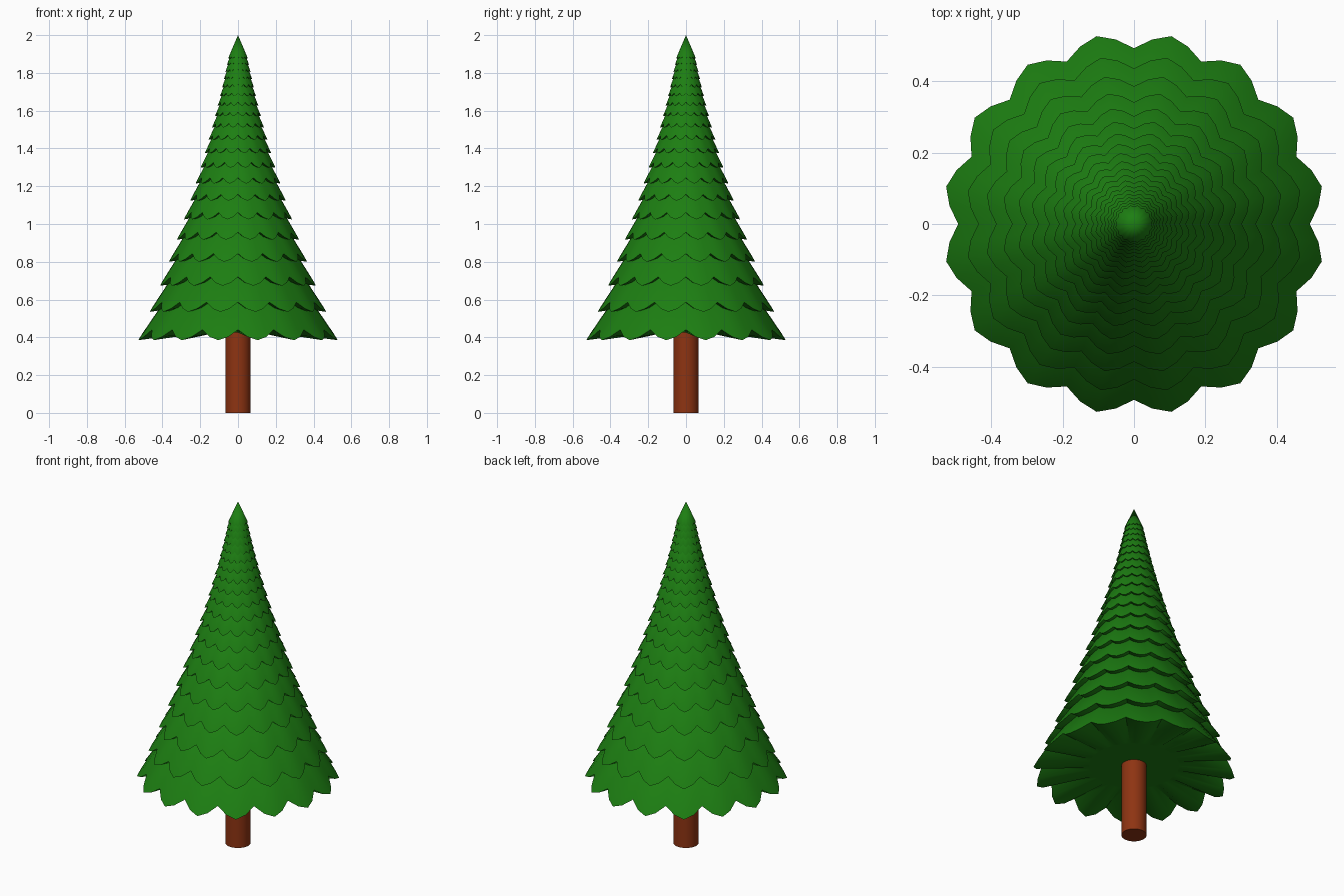
import bpy, bmesh, math

if "Cube" in bpy.data.objects:
    bpy.data.objects.remove(bpy.data.objects["Cube"])

LOBES = 16
TIERS = 20
# one lobe of the rim: (radius, height) at notch, shoulder, tip, shoulder
LOBE = [(0.493, 0.055), (0.52, 0.018), (0.537, 0.0), (0.52, 0.018)]


def material(name, rgb):
    m = bpy.data.materials.new(name)
    m.diffuse_color = (*rgb, 1)
    m.use_nodes = True
    m.node_tree.nodes["Principled BSDF"].inputs["Base Color"].default_value = m.diffuse_color
    return m


green = material("needles", (0.012, 0.21, 0.006))
brown = material("bark", (0.27, 0.034, 0.006))


def smooth(ob, angle):
    bpy.ops.object.select_all(action='DESELECT')
    ob.select_set(True)
    bpy.context.view_layer.objects.active = ob
    bpy.ops.object.shade_smooth_by_angle(angle=math.radians(angle))


def branch_tier(i):
    """Scalloped cone with a closed underside, shrinking towards the top."""
    kr, kz = 0.885 ** i, 0.92 ** i
    base = 0.385 + 0.15 * (1 - kz) / 0.08
    apex_z = 2.0 if i == TIERS - 1 else min(base + 0.78 * kz, 2.0)
    bm = bmesh.new()
    n = LOBES * len(LOBE)
    rim, inner = [], []
    for j in range(n):
        a = 2 * math.pi * j / n
        r, h = LOBE[j % len(LOBE)]
        c, s = math.cos(a), math.sin(a)
        rim.append(bm.verts.new((r * kr * c, r * kr * s, base + h * kz)))
        inner.append(bm.verts.new((0.24 * kr * c, 0.24 * kr * s, base + 0.04 * kz)))
    apex = bm.verts.new((0, 0, apex_z))
    for j in range(n):
        k = (j + 1) % n
        bm.faces.new((rim[j], rim[k], apex))
        bm.faces.new((rim[k], rim[j], inner[j], inner[k]))
    bm.faces.new(inner[::-1])
    me = bpy.data.meshes.new("branch_tier")
    bm.to_mesh(me)
    bm.free()
    ob = bpy.data.objects.new(f"branch_tier_{i + 1}", me)
    bpy.context.collection.objects.link(ob)
    me.materials.append(green)
    smooth(ob, 30)


# trunk
bpy.ops.mesh.primitive_cylinder_add(vertices=32, radius=0.067, depth=0.5, location=(0, 0, 0.25))
trunk = bpy.context.object
trunk.name = "trunk"
trunk.data.materials.append(brown)
smooth(trunk, 30)

# foliage
for i in range(TIERS):
    branch_tier(i)
